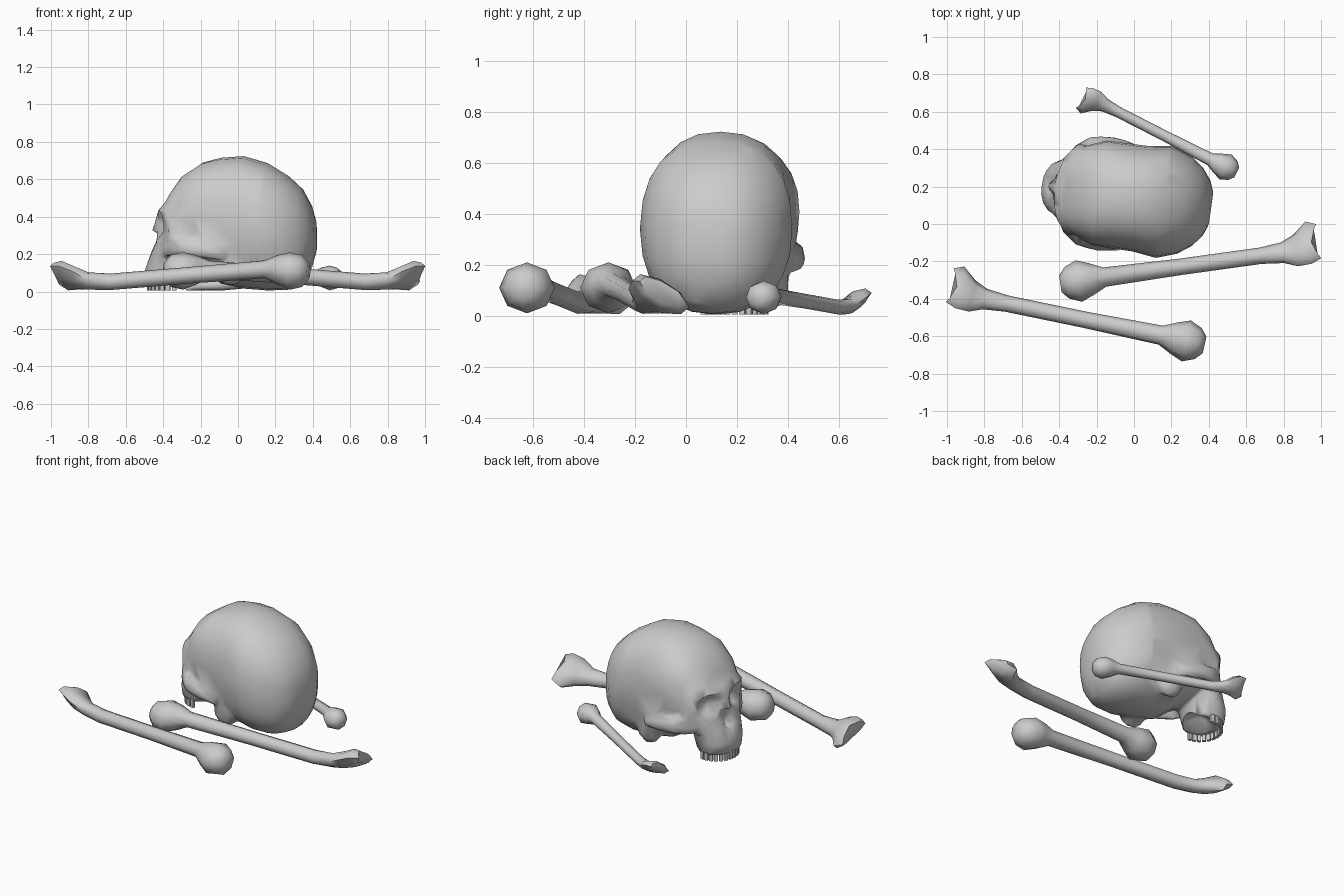
import bpy, bmesh
from math import sin, cos, pi, radians, copysign
from mathutils import Matrix, Vector

if "Cube" in bpy.data.objects:
    bpy.data.objects.remove(bpy.data.objects["Cube"])

def make(name, bm):
    bmesh.ops.recalc_face_normals(bm, faces=bm.faces[:])
    me = bpy.data.meshes.new(name)
    bm.to_mesh(me)
    bm.free()
    ob = bpy.data.objects.new(name, me)
    bpy.context.collection.objects.link(ob)
    return ob

def loft(bm, rings):
    vs = [[bm.verts.new(p) for p in r] for r in rings]
    n = len(vs[0])
    for a, b in zip(vs, vs[1:]):
        for i in range(n):
            j = (i + 1) % n
            bm.faces.new((a[i], a[j], b[j], b[i]))
    bm.faces.new(vs[0])
    bm.faces.new(vs[-1])

def oval(n, e=2.0):
    """Unit superellipse points."""
    out = []
    for i in range(n):
        c, s = cos(2 * pi * i / n), sin(2 * pi * i / n)
        out.append((copysign(abs(c) ** (2 / e), c), copysign(abs(s) ** (2 / e), s)))
    return out

def ball(bm, loc, size):
    bmesh.ops.create_uvsphere(bm, u_segments=12, v_segments=8, radius=1,
        matrix=Matrix.Translation(loc) @ Matrix.Diagonal((*size, 1)))

def smooth(ob, deg):
    bpy.ops.object.select_all(action='DESELECT')
    ob.select_set(True)
    bpy.context.view_layer.objects.active = ob
    bpy.ops.object.shade_smooth_by_angle(angle=radians(deg))

def apply(ob, kind, **settings):
    m = ob.modifiers.new("step", kind)
    for k, v in settings.items():
        setattr(m, k, v)
    bpy.context.view_layer.objects.active = ob
    bpy.ops.object.modifier_apply(modifier=m.name)

# ---- limb bones: knob at the origin, flared and tilted fork at the far end
# x, y centre, z centre, y radius, z radius, roll slope, fork depth
BONE = [(-.10, 0, .11, .045, .045, 0, 0), (-.065, 0, .11, .085, .085, 0, 0),
        (0, 0, .11, .112, .1, 0, 0), (.07, 0, .115, .085, .08, 0, 0),
        (.14, 0, .118, .052, .048, 0, 0), (.55, -.008, .087, .044, .044, 0, 0),
        (.98, -.015, .052, .044, .044, 0, 0), (1.10, -.017, .056, .056, .046, -.2, 0),
        (1.17, -.016, .073, .085, .055, -.4, 0), (1.23, .015, .085, .114, .06, -.45, .015),
        (1.26, .015, .095, .092, .042, -.45, .04)]

def bone(name, head, angle, scale, flip):
    bm = bmesh.new()
    rings = []
    for x, yc, zc, ry, rz, roll, fork in BONE:
        rings.append([Vector((x + fork * abs(c) ** 1.5, (yc + ry * c) * flip,
                              zc + rz * s + roll * ry * c)) for c, s in oval(8)])
    loft(bm, rings)
    bm.transform(Matrix.Translation((*head, 0)) @ Matrix.Rotation(radians(angle), 4, 'Z')
                 @ Matrix.Scale(scale, 4))
    smooth(make(name, bm), 60)

bone("long_bone_front", (.28, -.625), 167.4, 1, -1)
bone("long_bone_middle", (-.295, -.305), 8.8, 1, 1)
bone("short_bone_back", (.49, .305), 153.8, .66, 1)

# ---- skull, built facing -x then turned into place
PLACE = Matrix.Translation((0, .14, 0)) @ Matrix.Rotation(radians(-8), 4, 'Z')
bm = bmesh.new()

# braincase: x, bottom, top, half width
CASE = [(-.385, .28, .46, .15), (-.365, .23, .52, .19), (-.295, .18, .62, .24),
        (-.19, .12, .69, .283), (-.09, .04, .716, .285), (.03, .015, .725, .285),
        (.16, .005, .688, .303), (.27, .008, .62, .265), (.345, .04, .552, .21),
        (.392, .12, .465, .15), (.416, .2, .39, .09)]
loft(bm, [[Vector((x, w * c, (b + t) / 2 + (t - b) / 2 * s)) for c, s in oval(24, 2.35)]
          for x, b, t, w in CASE])

# face: z, front x, back x, half width
FACE = [(.045, -.492, -.27, .138), (.12, -.5, -.25, .152), (.2, -.47, -.24, .165),
        (.27, -.435, -.22, .195), (.35, -.425, -.2, .22), (.43, -.43, -.2, .22),
        (.47, -.4, -.2, .19)]
loft(bm, [[Vector(((f + b) / 2 + (b - f) / 2 * c, w * s, z)) for c, s in oval(20, 2.3)]
          for z, f, b, w in FACE])

# nasal bridge
loft(bm, [[Vector((x + .03 * c, w * s, z)) for c, s in oval(8)]
          for x, z, w in ((-.405, .44, .04), (-.415, .38, .03), (-.44, .325, .034))])

# cheek arches, outer socket rims and the lumps behind the jaw
ARCH = [(-.4, .12, .22, .055), (-.345, .21, .24, .06), (-.27, .265, .235, .055),
        (-.15, .28, .22, .045), (-.03, .26, .2, .035)]
RIM = [(-.33, .21, .23, .035), (-.32, .225, .33, .027), (-.335, .2, .43, .035)]
for side in (-1, 1):
    loft(bm, [[Vector((x, (y + .03 * c) * side, z + r * s)) for c, s in oval(8)]
              for x, y, z, r in ARCH])
    loft(bm, [[Vector((x + r * c, (y + .025 * s) * side, z)) for c, s in oval(8)]
              for x, y, z, r in RIM])
    ball(bm, (-.01, side * .21, .13), (.09, .055, .1))
skull = make("skull", bm)

# fuse the parts, then carve eye sockets, nose opening and palate
apply(skull, 'REMESH', mode='VOXEL', voxel_size=.013)
bm = bmesh.new()
for y in (-.12, .12):
    ball(bm, (-.43, y, .36), (.1, .085, .075))
ball(bm, (-.46, 0, .25), (.05, .042, .06))
ball(bm, (-.34, 0, .02), (.11, .1, .11))
cutter = make("socket_cutter", bm)
cutter.hide_render = True
apply(skull, 'BOOLEAN', operation='DIFFERENCE', object=cutter, solver='EXACT')
bpy.data.objects.remove(cutter)

# soften the joins and bring it down to a low polygon count
apply(skull, 'SMOOTH', factor=.5, iterations=8)
apply(skull, 'DECIMATE', ratio=min(1, 1000 / (2 * len(skull.data.polygons))))

# upper teeth along the jaw curve
bm = bmesh.new()
for i in range(14):
    a = radians(-92 + 184 * i / 13)
    bmesh.ops.create_cube(bm, size=1,
        matrix=Matrix.Translation((-.365 - .117 * cos(a), .124 * sin(a), .036))
        @ Matrix.Rotation(-a, 4, 'Z') @ Matrix.Diagonal((.018, .022, .06, 1)))
teeth = make("upper_teeth", bm)

for ob in (skull, teeth):
    ob.data.transform(PLACE)
    smooth(ob, 30 if ob is teeth else 70)
